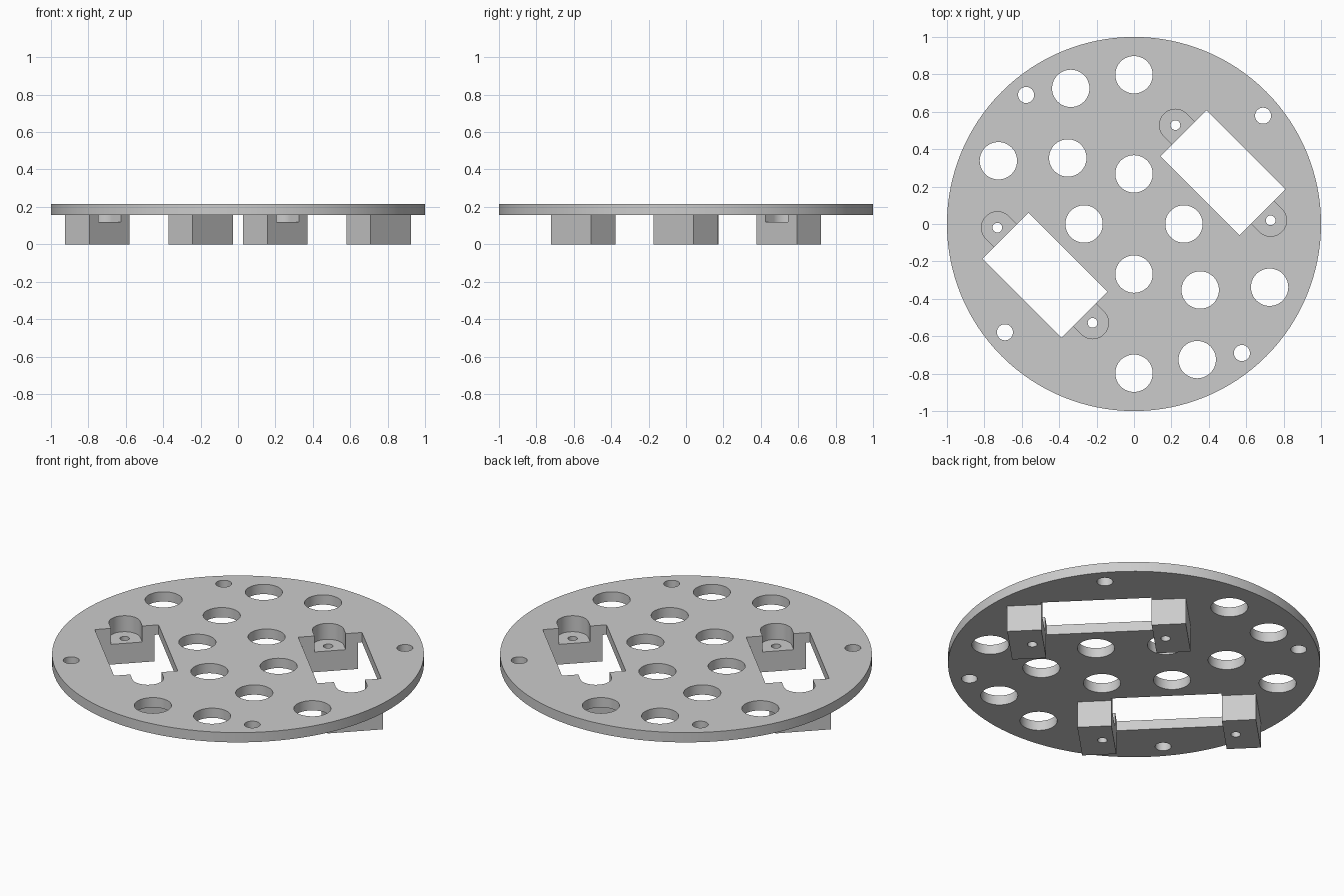
import bpy, bmesh, math
from mathutils import Matrix, Vector

if "Cube" in bpy.data.objects:
    bpy.data.objects.remove(bpy.data.objects["Cube"])

grey = bpy.data.materials.new("plain grey")
grey.use_nodes = True
colour = (0.6, 0.6, 0.6, 1)
grey.diffuse_color = colour
grey.node_tree.nodes["Principled BSDF"].inputs["Base Color"].default_value = colour

PLATE_BOTTOM, PLATE_TOP = 0.157, 0.215


def prism(name, profile, z0, z1, frame=Matrix()):
    """Extrude a 2D outline between two heights."""
    bm = bmesh.new()
    face = bm.faces.new([bm.verts.new((x, y, z0)) for x, y in profile])
    up = bmesh.ops.extrude_face_region(bm, geom=[face])["geom"]
    bmesh.ops.translate(bm, vec=(0, 0, z1 - z0),
                        verts=[v for v in up if isinstance(v, bmesh.types.BMVert)])
    bmesh.ops.recalc_face_normals(bm, faces=bm.faces)
    bm.transform(frame)
    mesh = bpy.data.meshes.new(name)
    bm.to_mesh(mesh)
    bm.free()
    mesh.materials.append(grey)
    obj = bpy.data.objects.new(name, mesh)
    bpy.context.collection.objects.link(obj)
    return obj


def arc(cx, cy, r, start=0.0, sweep=360.0, n=48):
    count = n if sweep == 360 else n + 1
    angles = [math.radians(start + sweep * i / n) for i in range(count)]
    return [(cx + r * math.cos(a), cy + r * math.sin(a)) for a in angles]


def rect(u0, u1, half):
    return [(u0, -half), (u1, -half), (u1, half), (u0, half)]


def combine(target, tool, operation):
    mod = target.modifiers.new("cut", "BOOLEAN")
    mod.operation, mod.object, mod.solver = operation, tool, "EXACT"
    bpy.ops.object.select_all(action="DESELECT")
    bpy.context.view_layer.objects.active = target
    target.select_set(True)
    bpy.ops.object.modifier_apply(modifier=mod.name)
    bpy.data.objects.remove(tool)


# Round base plate
plate = prism("base_plate", arc(0, 0, 1, n=128), PLATE_BOTTOM, PLATE_TOP)

# Servo-style bays: window, two hanging blocks, rounded tab recess, screw holes
for turn in (0, 180):
    frame = (Matrix.Rotation(math.radians(turn), 4, "Z")
             @ Matrix.Translation((0.476, 0.274, 0))
             @ Matrix.Rotation(math.radians(-45), 4, "Z"))
    for side in (-1, 1):
        outline = rect(*sorted((side * 0.26, side * 0.482)), 0.152)
        combine(plate, prism("block", outline, 0, 0.19, frame), "UNION")
    combine(plate, prism("window", rect(-0.298, 0.298, 0.174), -0.1, 0.4, frame),
            "DIFFERENCE")
    slot = arc(0.36, 0, 0.085, -90, 180) + arc(-0.36, 0, 0.085, 90, 180)
    combine(plate, prism("tab_recess", slot, 0.12, 0.4, frame), "DIFFERENCE")
    for side in (-1, 1):
        screw = prism("screw", arc(side * 0.36, 0, 0.026, n=24), -0.1, 0.4, frame)
        combine(plate, screw, "DIFFERENCE")

# Lightening holes and small mounting holes, repeated by a half turn
large = [(0, 0.798), (-0.338, 0.725), (-0.725, 0.338),
         (-0.354, 0.353), (0, 0.268), (-0.267, 0)]
small = [(-0.577, 0.69), (0.69, 0.579)]
for centres, radius in ((large, 0.1), (small, 0.043)):
    for x, y in centres:
        for s in (1, -1):
            hole = prism("hole", arc(s * x, s * y, radius), 0.05, 0.4)
            combine(plate, hole, "DIFFERENCE")

bpy.ops.object.shade_smooth_by_angle(angle=math.radians(30))
